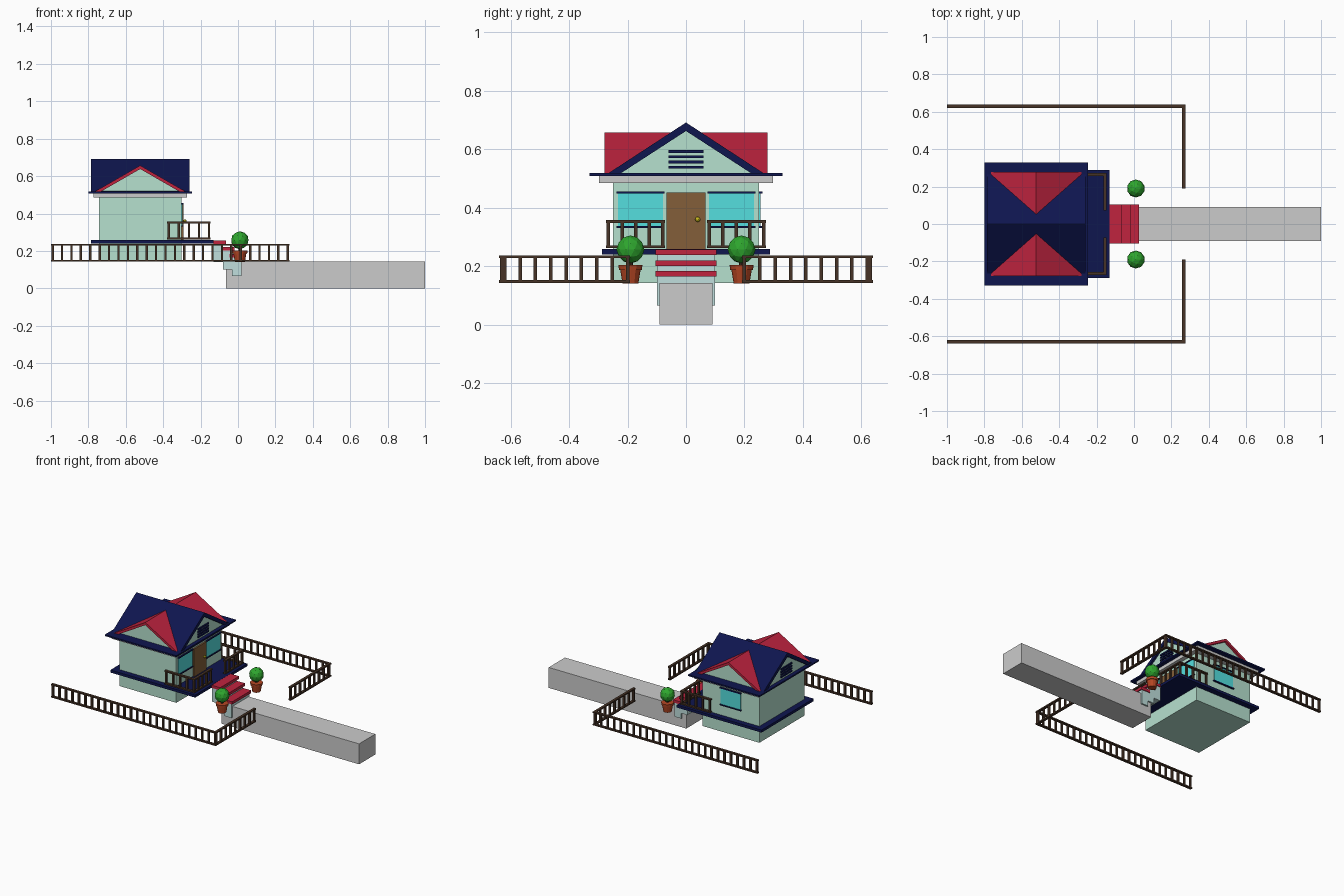
import bpy, bmesh, math
from mathutils import Vector, Matrix

if "Cube" in bpy.data.objects:
    bpy.data.objects.remove(bpy.data.objects["Cube"])


def mat(name, rgb):
    m = bpy.data.materials.new(name)
    m.diffuse_color = [(c / 255) ** 2.2 for c in rgb] + [1]
    m.use_nodes = True
    m.node_tree.nodes["Principled BSDF"].inputs["Base Color"].default_value = m.diffuse_color
    return m


MINT = mat("mint", (181, 224, 206))
NAVY = mat("navy", (22, 28, 80))
RED = mat("red", (190, 40, 65))
BROWN = mat("dark_wood", (72, 54, 42))
DOOR = mat("door_wood", (130, 95, 60))
GLASS = mat("glass", (85, 222, 222))
PALE = mat("pale", (190, 222, 220))
CLAY = mat("clay", (180, 72, 40))
LEAF = mat("leaf", (50, 165, 50))
BRASS = mat("brass", (225, 205, 40))


def finish(name, bm, m):
    bmesh.ops.recalc_face_normals(bm, faces=bm.faces)
    me = bpy.data.meshes.new(name)
    bm.to_mesh(me)
    bm.free()
    ob = bpy.data.objects.new(name, me)
    bpy.context.collection.objects.link(ob)
    if m:
        me.materials.append(m)
    return ob


# one object from boxes given as (x0, x1, y0, y1, z0, z1)
def boxes(name, m, *bs):
    bm = bmesh.new()
    for x0, x1, y0, y1, z0, z1 in bs:
        M = Matrix.Translation(((x0 + x1) / 2, (y0 + y1) / 2, (z0 + z1) / 2))
        bmesh.ops.create_cube(bm, size=1, matrix=M @ Matrix.Diagonal(
            (x1 - x0, y1 - y0, z1 - z0, 1)))
    return finish(name, bm, m)


# profile of (across, z) points extruded along the x or y axis
def prism(name, m, pts, axis, lo, hi, centre=0):
    bm = bmesh.new()
    vs = [bm.verts.new((lo, a + centre, z) if axis == "x" else (a + centre, lo, z))
          for a, z in pts]
    f = bm.faces.new(vs)
    d = (hi - lo, 0, 0) if axis == "x" else (0, hi - lo, 0)
    ext = bmesh.ops.extrude_face_region(bm, geom=[f], use_keep_orig=True)["geom"]
    bmesh.ops.translate(bm, vec=d, verts=[v for v in ext if isinstance(v, bmesh.types.BMVert)])
    return finish(name, bm, m)


# straight railing from p to q: two rails and evenly spaced pickets
def railing(name, p, q, z0, z1, w=0.009, step=0.05):
    p, q = Vector(p), Vector(q)
    lo = Vector((min(p.x, q.x) - w, min(p.y, q.y) - w))
    hi = Vector((max(p.x, q.x) + w, max(p.y, q.y) + w))
    bs = [(lo.x, hi.x, lo.y, hi.y, z, z + 0.009) for z in (z0, z1 - 0.009)]
    n = round((q - p).length / step)
    h = 0.006
    for i in range(n + 1):
        c = p.lerp(q, i / n)
        bs.append((c.x - h, c.x + h, c.y - h, c.y + h, z0 + 0.004, z1 - 0.004))
    boxes(name, BROWN, *bs)


# path and house body
boxes("path", None, (-0.065, 1, -0.09, 0.09, 0, 0.143))
boxes("walls", MINT, (-0.743, -0.303, -0.25, 0.25, 0.143, 0.487))
boxes("deck", NAVY, (-0.786, -0.13, -0.288, 0.288, 0.24, 0.258))
boxes("eave_board", None, (-0.772, -0.272, -0.298, 0.298, 0.485, 0.508))
boxes("roof_slab", NAVY, (-0.8, -0.247, -0.33, 0.33, 0.508, 0.518))

# main roof with ridge along x, recessed gables and louvres
CX = -0.523
prism("main_roof", NAVY, [(-0.268, 0.516), (0, 0.691), (0.268, 0.516),
      (0.225, 0.516), (0, 0.662), (-0.225, 0.516)], "x", CX - 0.264, CX + 0.264)
tri = [(-0.227, 0.516), (0.227, 0.516), (0, 0.664)]
for s, tag in ((1, "front"), (-1, "back")):
    prism("gable_" + tag, MINT, tri, "x", CX + s * 0.23, CX + s * 0.25)
    boxes("louvre_" + tag, NAVY, *[
        tuple(sorted((CX + s * 0.248, CX + s * 0.258))) + (-0.06, 0.06, z - 0.005, z + 0.005)
        for z in (0.538, 0.556, 0.574, 0.592)])

# red cross roofs with ridge along y
for s, tag in ((1, "left"), (-1, "right")):
    prism("cross_roof_" + tag, RED, [(-0.245, 0.516), (0, 0.657), (0.245, 0.516),
          (0.212, 0.516), (0, 0.638), (-0.212, 0.516)], "y", s * 0.03, s * 0.278, CX)
    prism("cross_gable_" + tag, MINT, [(-0.214, 0.516), (0.214, 0.516), (0, 0.64)],
          "y", s * 0.24, s * 0.262, CX)

# door with knob
boxes("door", DOOR, (-0.31, -0.292, -0.067, 0.067, 0.258, 0.452))
bm = bmesh.new()
bmesh.ops.create_icosphere(bm, subdivisions=2, radius=0.009,
                           matrix=Matrix.Translation((-0.284, 0.04, 0.36)))
finish("door_knob", bm, BRASS)

# windows with lintels and sills
for s, tag in ((1, "left"), (-1, "right")):
    a, b = sorted((s * 0.078, s * 0.232))
    boxes("window_" + tag, GLASS, (-0.31, -0.298, a, b, 0.335, 0.45))
    boxes("window_trim_" + tag, NAVY, (-0.31, -0.292, a - 0.005, b + 0.005, 0.448, 0.455),
          (-0.31, -0.292, a - 0.005, b + 0.005, 0.33, 0.337))
boxes("side_window", GLASS, (-0.6, -0.446, 0.24, 0.255, 0.335, 0.45))
boxes("side_window_trim", NAVY, (-0.605, -0.441, 0.24, 0.261, 0.448, 0.455),
      (-0.605, -0.441, 0.24, 0.261, 0.33, 0.337))

# stairs: red treads on a stepped pale base
boxes("stair_treads", RED, (-0.132, -0.065, -0.105, 0.105, 0.238, 0.257),
      (-0.09, -0.02, -0.105, 0.105, 0.201, 0.22),
      (-0.045, 0.028, -0.105, 0.105, 0.164, 0.183))
prism("stair_base", PALE, [(-0.132, 0.238), (-0.08, 0.238), (-0.08, 0.201), (-0.033, 0.201),
      (-0.033, 0.164), (0.02, 0.164), (0.02, 0.065), (-0.033, 0.065), (-0.033, 0.102),
      (-0.08, 0.102), (-0.08, 0.14), (-0.132, 0.14)], "y", -0.1, 0.1)

# yard fences, porch rails and potted shrubs on both sides
for s, tag in ((1, "left"), (-1, "right")):
    railing("side_fence_" + tag, (-0.991, s * 0.63), (0.266, s * 0.63), 0.143, 0.237)
    railing("front_fence_" + tag, (0.266, s * 0.2), (0.266, s * 0.62), 0.143, 0.237)
    railing("porch_side_rail_" + tag, (-0.37, s * 0.265), (-0.155, s * 0.265), 0.262, 0.357)
    railing("porch_front_rail_" + tag, (-0.155, s * 0.08), (-0.155, s * 0.265), 0.262, 0.357)

    bm = bmesh.new()
    for r0, r1, z0, z1 in ((0.027, 0.035, 0.141, 0.188), (0.039, 0.041, 0.186, 0.203)):
        bmesh.ops.create_cone(bm, cap_ends=True, segments=12, radius1=r0, radius2=r1,
                              depth=z1 - z0,
                              matrix=Matrix.Translation((0.01, s * 0.19, (z0 + z1) / 2)))
    finish("pot_" + tag, bm, CLAY)
    bm = bmesh.new()
    bmesh.ops.create_cone(bm, cap_ends=True, segments=8, radius1=0.008, radius2=0.008, depth=0.05,
                          matrix=Matrix.Translation((0.01, s * 0.19, 0.215)))
    finish("trunk_" + tag, bm, BROWN)
    bm = bmesh.new()
    bmesh.ops.create_icosphere(bm, subdivisions=2, radius=0.048,
                               matrix=Matrix.Translation((0.01, s * 0.19, 0.257)))
    finish("shrub_" + tag, bm, LEAF)
